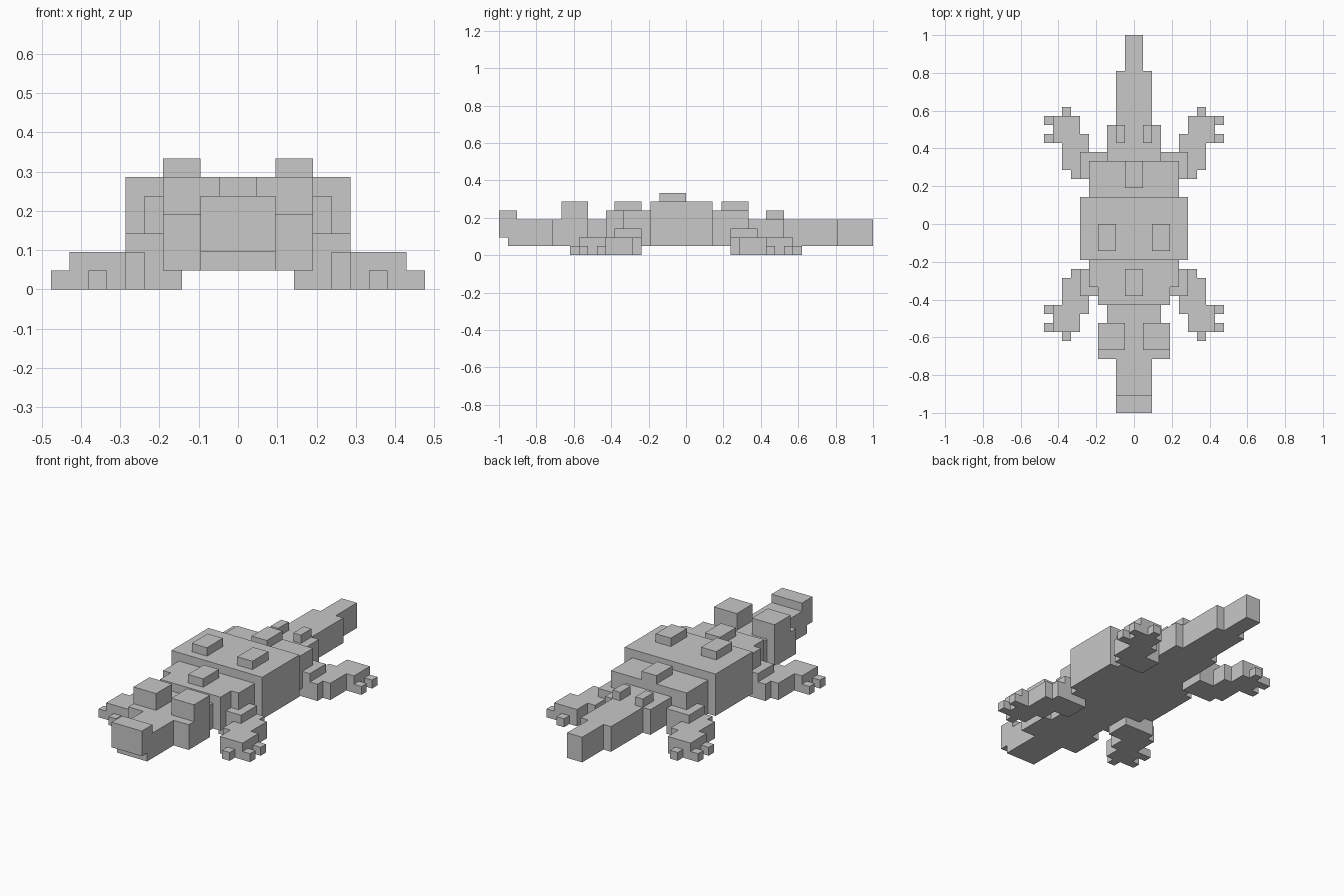
import bpy
import bmesh
from mathutils import Matrix, Vector

if "Cube" in bpy.data.objects:
    bpy.data.objects.remove(bpy.data.objects["Cube"])

U = 1 / 21  # size of one cubic building unit

grey = bpy.data.materials.new("light grey")
grey.diffuse_color = (0.58, 0.58, 0.58, 1)
grey.use_nodes = True
grey.node_tree.nodes["Principled BSDF"].inputs["Base Color"].default_value = grey.diffuse_color


def blocks(name, boxes):
    """One object made of boxes given as x0, x1, y0, y1, z0, z1 in units."""
    bm = bmesh.new()
    for x0, x1, y0, y1, z0, z1 in boxes:
        centre = Vector((x0 + x1, y0 + y1, z0 + z1)) * U / 2
        size = Matrix.Diagonal((*(Vector((x1 - x0, y1 - y0, z1 - z0)) * U), 1))
        bmesh.ops.create_cube(bm, size=1, matrix=Matrix.Translation(centre) @ size)
    mesh = bpy.data.meshes.new(name)
    bm.to_mesh(mesh)
    bm.free()
    mesh.materials.append(grey)
    obj = bpy.data.objects.new(name, mesh)
    bpy.context.collection.objects.link(obj)
    return obj


def flip(box, sx, sy):
    """Mirror a box across x and/or y."""
    x0, x1, y0, y1, z0, z1 = box
    return (*sorted((x0 * sx, x1 * sx)), *sorted((y0 * sy, y1 * sy)), z0, z1)


# Trunk, from the snout back to the tail tip
blocks("snout", [(-2, 2, -20, -15, 1, 4)])
blocks("nose", [(-2, 2, -21, -19, 2, 5)])
blocks("head", [(-4, 4, -15, -11, 1, 4)])
blocks("neck", [(-3, 3, -11, -9, 1, 4)])
blocks("shoulders", [(-4, 4, -9, -7, 1, 5), (-5, 5, -7, -4, 1, 5)])
blocks("body", [(-6, 6, -4, 3, 1, 6)])
blocks("hips", [(-5, 5, 3, 7, 1, 5)])
blocks("tail_base", [(-3, 3, 7, 11, 1, 4)])
blocks("tail", [(-2, 2, 11, 17, 1, 4)])
blocks("tail_tip", [(-1, 1, 17, 21, 1, 4)])

# Ridges on the centre line
blocks("front_ridge", [(-1, 1, -8, -5, 5, 6)])
blocks("rear_ridge", [(-1, 1, 4, 7, 5, 6)])

# Paired bumps
PAIRS = {
    "eye": (1, 4, -14, -11, 4, 6),
    "back_bump": (2, 4, -3, 0, 6, 7),
    "tail_bump": (1, 2, 9, 11, 4, 5),
}
for name, box in PAIRS.items():
    for side, sx in (("right", 1), ("left", -1)):
        blocks(f"{side}_{name}", [flip(box, sx, 1)])

# Legs, described once and mirrored to the four corners
LEG = {
    "upper_leg": [(3, 6, 5, 8, 1, 3)],
    "foot": [(3, 7, 5, 8, 0, 2), (5, 8, 6, 10, 0, 2), (6, 9, 9, 12, 0, 2)],
    "toes": [(7, 8, 12, 13, 0, 1), (9, 10, 11, 12, 0, 1), (9, 10, 9, 10, 0, 1)],
}
for side, sx in (("right", 1), ("left", -1)):
    for end, sy in (("rear", 1), ("front", -1)):
        for part, boxes in LEG.items():
            blocks(f"{end}_{side}_{part}", [flip(b, sx, sy) for b in boxes])
